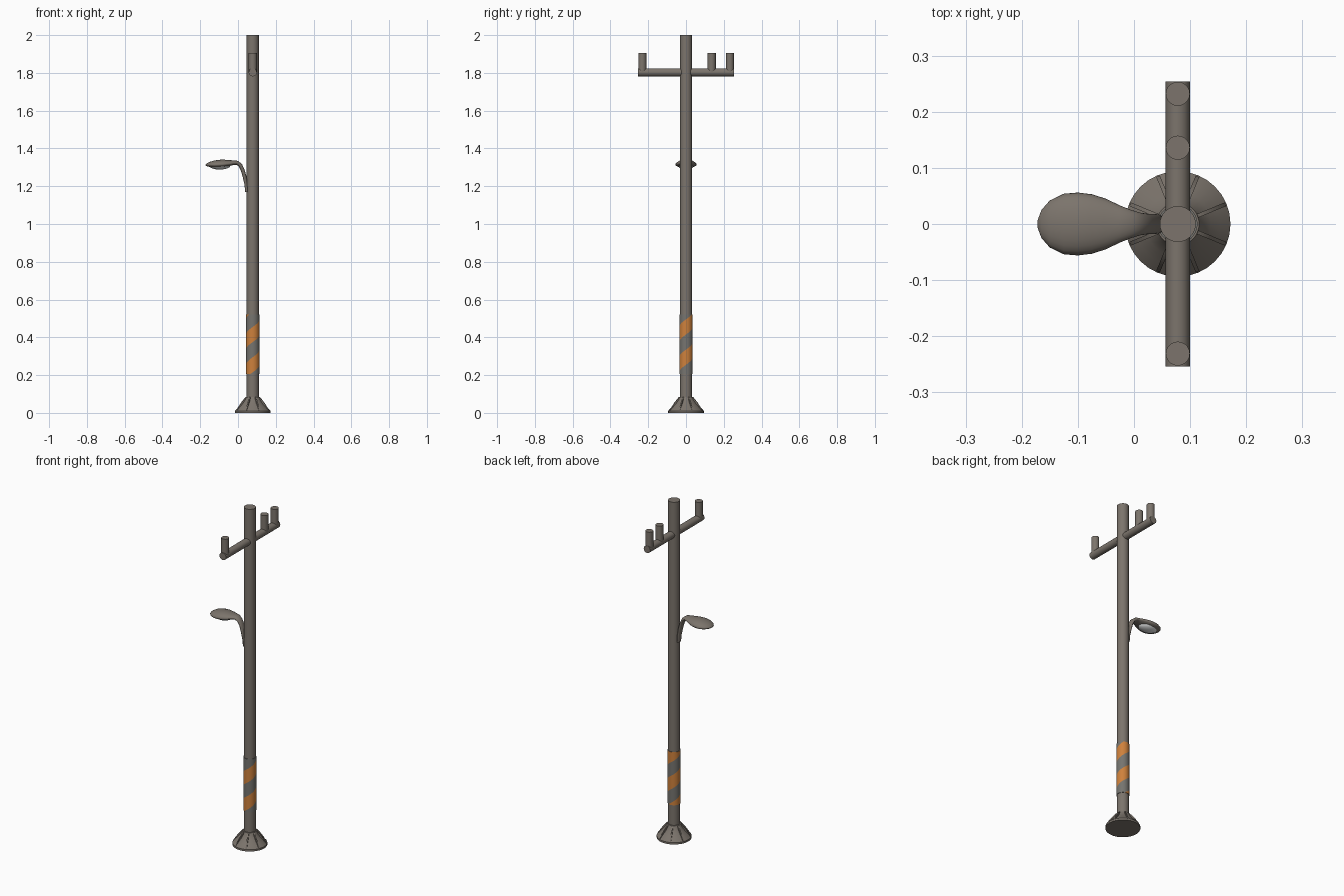
import bpy, bmesh, math
from mathutils import Vector

if "Cube" in bpy.data.objects:
    bpy.data.objects.remove(bpy.data.objects["Cube"])

PX = 0.078          # pole axis
TAU = 2 * math.pi


def material(name, rgb):
    m = bpy.data.materials.new(name)
    m.diffuse_color = (*rgb, 1)
    m.use_nodes = True
    m.node_tree.nodes["Principled BSDF"].inputs["Base Color"].default_value = m.diffuse_color
    return m


STEEL = material("weathered_grey", (0.20, 0.175, 0.15))
ORANGE = material("warning_orange", (0.62, 0.22, 0.045))
GREY = material("stripe_grey", (0.18, 0.175, 0.16))
LENS = material("lens_white", (0.72, 0.73, 0.73))


def make(name, verts, faces, mats, idx=None, angle=40):
    me = bpy.data.meshes.new(name)
    me.from_pydata([tuple(v) for v in verts], [], faces)
    for m in mats:
        me.materials.append(m)
    if idx:
        me.polygons.foreach_set("material_index", idx)
    bm = bmesh.new()
    bm.from_mesh(me)
    bmesh.ops.remove_doubles(bm, verts=bm.verts, dist=1e-5)
    bmesh.ops.recalc_face_normals(bm, faces=bm.faces)
    bm.to_mesh(me)
    bm.free()
    ob = bpy.data.objects.new(name, me)
    bpy.context.collection.objects.link(ob)
    bpy.ops.object.select_all(action='DESELECT')
    ob.select_set(True)
    bpy.context.view_layer.objects.active = ob
    bpy.ops.object.shade_smooth_by_angle(angle=math.radians(angle))
    return ob


def loft(name, rings, mat, angle=40):
    """Skin a list of equal-sized rings and cap both ends."""
    n = len(rings[0])
    verts = [v for r in rings for v in r]
    faces = [(k * n + i, k * n + (i + 1) % n, (k + 1) * n + (i + 1) % n, (k + 1) * n + i)
             for k in range(len(rings) - 1) for i in range(n)]
    faces += [tuple(range(n)), tuple(range(len(verts) - n, len(verts)))]
    return make(name, verts, faces, [mat], angle=angle)


def lathe(name, profile, mat, x=PX, y=0, n=32):
    return loft(name, [[(x + r * math.cos(TAU * i / n), y + r * math.sin(TAU * i / n), z)
                        for i in range(n)] for r, z in profile], mat)


# Pole and flared foot
lathe("pole", [(0.032, 0.0), (0.032, 2.0)], STEEL)
lathe("foot", [(0.094, 0), (0.094, 0.011), (0.076, 0.031), (0.058, 0.05),
               (0.045, 0.068), (0.038, 0.085)], STEEL)

# Foot ribs
fin = [(0.03, 0.085), (0.041, 0.083), (0.065, 0.055), (0.092, 0.016), (0.092, 0.005), (0.03, 0.005)]
for k in range(8):
    a = TAU * (k + 0.5) / 8
    d, s = Vector((math.cos(a), math.sin(a), 0)), Vector((-math.sin(a), math.cos(a), 0))
    loft("foot_rib", [[Vector((PX, 0, z)) + d * r + s * t for r, z in fin]
                      for t in (-0.0035, 0.0035)], STEEL)

# Cross arm and upright pegs
loft("cross_arm", [[(PX + 0.0215 * math.cos(TAU * i / 20), y, 1.803 + 0.0215 * math.sin(TAU * i / 20))
                    for i in range(20)] for y in (-0.254, 0.254)], STEEL)
for y in (-0.231, 0.136, 0.232):
    lathe("insulator_peg", [(0.0215, 1.803), (0.0215, 1.906)], STEEL, y=y, n=20)

# Spiral striped sleeve: rows of faces follow a helix, clipped at top and bottom
Z0, Z1, PITCH, R, N = 0.205, 0.52, 0.16, 0.035, 64
verts, faces, idx = [], [], []


def edge(k, i):
    z = 0.375 + 0.08 * k + PITCH * (i / N + 0.25)
    a = TAU * i / N
    return (PX + R * math.cos(a), R * math.sin(a), min(max(z, Z0), Z1))


for k in range(-8, 5):
    for i in range(-N // 2, N // 2):
        quad = []
        for p in (edge(k, i), edge(k, i + 1), edge(k + 1, i + 1), edge(k + 1, i)):
            if p not in quad:
                quad.append(p)
        if len(quad) > 2:
            faces.append(tuple(range(len(verts), len(verts) + len(quad))))
            verts += quad
            idx.append(k % 2)
for z in (Z0, Z1):
    faces.append(tuple(range(len(verts), len(verts) + N)))
    verts += [(PX + R * math.cos(TAU * i / N), R * math.sin(TAU * i / N), z) for i in range(N)]
    idx.append(1)
make("striped_sleeve", verts, faces, [ORANGE, GREY], idx)

# Lamp: curved bracket swelling into a teardrop head
# (x, z, half width, height above, depth below)
stations = [(0.046, 1.17, 0.016, 0.008, 0.008), (0.043, 1.21, 0.017, 0.009, 0.009),
            (0.035, 1.25, 0.018, 0.010, 0.010), (0.025, 1.285, 0.018, 0.010, 0.010),
            (0.012, 1.311, 0.020, 0.011, 0.010), (-0.005, 1.323, 0.025, 0.012, 0.010),
            (-0.025, 1.322, 0.033, 0.015, 0.010), (-0.05, 1.318, 0.045, 0.021, 0.012),
            (-0.075, 1.315, 0.053, 0.026, 0.014), (-0.10, 1.313, 0.056, 0.027, 0.015),
            (-0.125, 1.312, 0.054, 0.024, 0.014), (-0.15, 1.312, 0.042, 0.017, 0.010),
            (-0.165, 1.312, 0.025, 0.009, 0.006), (-0.172, 1.312, 0.006, 0.002, 0.002)]
rings, M = [], 24
for j, (x, z, w, up, dn) in enumerate(stations):
    a, b = stations[max(j - 1, 0)], stations[min(j + 1, len(stations) - 1)]
    t = Vector((b[0] - a[0], b[1] - a[1])).normalized()
    ring = []
    for i in range(M):
        s = math.sin(TAU * i / M)
        h = s * (up if s > 0 else dn)
        ring.append((x + t.y * h, w * math.cos(TAU * i / M), z - t.x * h))
    rings.append(ring)
loft("lamp_head", rings, STEEL, angle=50)

# Lamp lens: shallow bowl under the head
rings = []
for j in range(7):
    p = math.radians(88 * j / 6)
    rings.append([(-0.097 + 0.058 * math.cos(p) * math.cos(TAU * i / M),
                   0.042 * math.cos(p) * math.sin(TAU * i / M),
                   1.312 - 0.024 * math.sin(p)) for i in range(M)])
loft("lamp_lens", rings, LENS)
